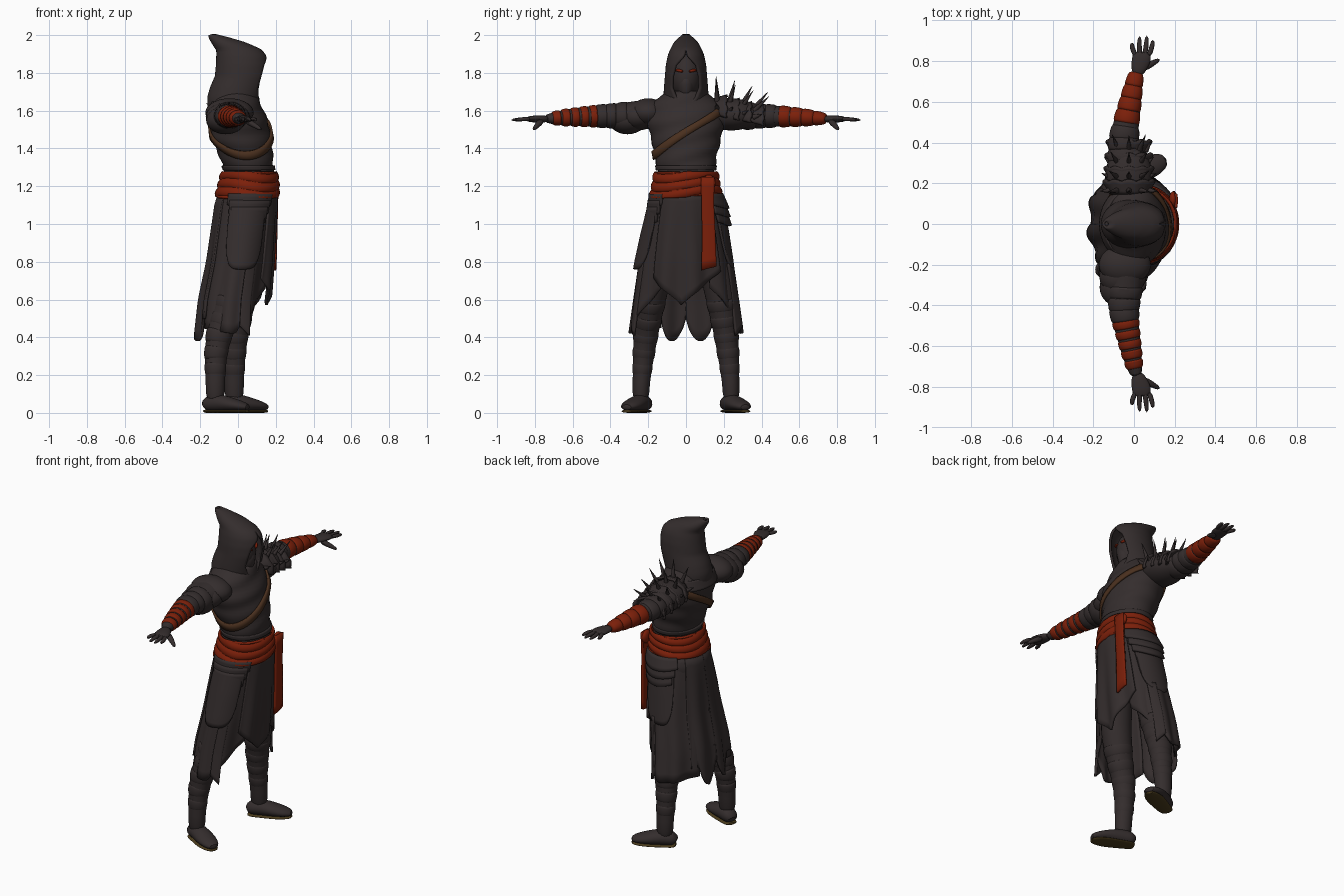
import bpy, bmesh, math
from mathutils import Vector
from math import sin, cos, pi, radians

if "Cube" in bpy.data.objects:
    bpy.data.objects.remove(bpy.data.objects["Cube"])


def material(name, rgb):
    m = bpy.data.materials.new(name)
    m.use_nodes = True
    m.diffuse_color = (*rgb, 1)
    m.node_tree.nodes["Principled BSDF"].inputs["Base Color"].default_value = (*rgb, 1)
    return m


CLOTH = material("charcoal_cloth", (0.034, 0.026, 0.026))
RED = material("rust_red", (0.2, 0.014, 0.003))
BROWN = material("brown_leather", (0.068, 0.029, 0.013))
SOLE = material("tan_sole", (0.07, 0.045, 0.012))


def finish(bm, name, mat, thick=0, subsurf=0):
    bmesh.ops.remove_doubles(bm, verts=bm.verts, dist=0.0005)
    bmesh.ops.recalc_face_normals(bm, faces=bm.faces)
    me = bpy.data.meshes.new(name)
    bm.to_mesh(me)
    bm.free()
    ob = bpy.data.objects.new(name, me)
    bpy.context.collection.objects.link(ob)
    me.materials.append(mat)
    if thick:
        mod = ob.modifiers.new("thickness", "SOLIDIFY")
        mod.thickness, mod.offset = thick, 0
    if subsurf:
        ob.modifiers.new("round", "SUBSURF").levels = subsurf
    bpy.ops.object.select_all(action="DESELECT")
    ob.select_set(True)
    bpy.context.view_layer.objects.active = ob
    bpy.ops.object.shade_smooth_by_angle(angle=radians(50))
    return ob


def sheet(name, point, nu, nv, mat, thick=0):
    """Grid surface from point(u, v), both running 0 to 1."""
    bm = bmesh.new()
    g = [[bm.verts.new(point(i / nu, j / nv)) for i in range(nu + 1)] for j in range(nv + 1)]
    for j in range(nv):
        for i in range(nu):
            bm.faces.new((g[j][i], g[j][i + 1], g[j + 1][i + 1], g[j + 1][i]))
    return finish(bm, name, mat, thick)


def tube(name, pts, mat, n=12, subsurf=1):
    """Capped limb through points (x, y, z, side radius, up radius)."""
    bm = bmesh.new()
    c = [Vector(p[:3]) for p in pts]
    rings = []
    for k, p in enumerate(pts):
        t = (c[min(k + 1, len(c) - 1)] - c[max(k - 1, 0)]).normalized()
        up = Vector((1, 0, 0)) if abs(t.z) > 0.8 else Vector((0, 0, 1))
        side = t.cross(up).normalized()
        up = side.cross(t)
        rings.append([bm.verts.new(c[k] + side * p[3] * cos(2 * pi * i / n) + up * p[4] * sin(2 * pi * i / n))
                      for i in range(n)])
    for a, b in zip(rings, rings[1:]):
        for i in range(n):
            bm.faces.new((a[i], a[i - 1], b[i - 1], b[i]))
    bm.faces.new(rings[0])
    bm.faces.new(rings[-1])
    return finish(bm, name, mat, 0, subsurf)


def ball(name, centre, size, mat):
    bm = bmesh.new()
    bmesh.ops.create_uvsphere(bm, u_segments=24, v_segments=14, radius=1)
    for v in bm.verts:
        v.co = Vector(centre) + Vector(a * b for a, b in zip(v.co, size))
    return finish(bm, name, mat)


def lerp_table(rows, k):
    rows = sorted(rows)
    k = min(max(k, rows[0][0]), rows[-1][0])
    for a, b in zip(rows, rows[1:]):
        if k <= b[0]:
            f = (k - a[0]) / (b[0] - a[0])
            return [p + (q - p) * f for p, q in zip(a[1:], b[1:])]


# Robe outline: height, centre x, depth radius, width radius
ROBE = [(1.7, -.01, .1, .1), (1.63, -.01, .125, .18), (1.55, .005, .145, .2), (1.45, .02, .15, .178),
        (1.38, .038, .138, .16), (1.28, .06, .122, .143), (1.2, .055, .137, .155), (1.1, .04, .15, .18),
        (.95, .025, .155, .212), (.8, .01, .16, .24), (.6, -.02, .17, .268), (.36, -.035, .178, .3)]


def wrap(name, a0, a1, top, bot, mat, off=lambda a, v: 0, thick=.014, nu=32, nv=14):
    """Cloth lying on the robe outline between two angles (0 is forward)."""
    def point(u, v):
        a = radians(a0 + (a1 - a0) * u)
        z = top(u) + (bot(u) - top(u)) * v
        cx, rx, ry = lerp_table(ROBE, z)
        o = off(a, v)
        return cx + (rx + o) * cos(a), (ry + o) * sin(a), z
    return sheet(name, point, nu, nv, mat, thick)


# Torso, sash and belts
wrap("torso", 0, 360, lambda u: 1.7, lambda u: 1.05, CLOTH, lambda a, v: .004 * sin(v * 40 + 3 * sin(a)), nv=36)
wrap("waist_sash", 0, 360, lambda u: 1.275, lambda u: 1.145 + .012 * sin(2 * pi * u), RED,
     lambda a, v: .013 + .011 * abs(sin(v * 3 * pi + .9 * sin(a * 2))) ** .7, nv=24, nu=48)
wrap("upper_belt", 0, 360, lambda u: 1.31, lambda u: 1.285, CLOTH, lambda a, v: .008, .016, nv=3)
wrap("chest_strap", 0, 360, lambda u: 1.51 + .125 * sin(2 * pi * u), lambda u: 1.465 + .125 * sin(2 * pi * u),
     BROWN, lambda a, v: .016, .012, nu=48, nv=2)


# Skirt: front apron, side panels, split back tails
def folds(base, depth, k):
    return lambda a, v: base + depth * v * sin(k * a)


wrap("front_apron", -42, 42, lambda u: 1.16, lambda u: .57 + .3 * abs(u - .44) ** .9, CLOTH,
     folds(.012, .012, 11))
for s, side in ((1, "left"), (-1, "right")):
    wrap(side + "_skirt_panel", s * 30, s * 152, lambda u: 1.15,
         lambda u: .66 - .24 * min(1, u / .45) + .06 * max(0, u - .5), CLOTH, folds(0, .01, 10))
    wrap(side + "_back_tail", s * 140, s * 181, lambda u: 1.15,
         lambda u: .5 - .12 * max(0, sin(pi * (u - .3) / .65)) ** .6, CLOTH, folds(.008, .012, 12))
    wrap(side + "_thigh_flap", s * 52, s * 118, lambda u: 1.12,
         lambda u: 1.0 - .24 * (max(0, 1 - (2 * u - 1) ** 4)) ** .5, CLOTH, folds(.016, .012, 3))
    for i in range(3):
        wrap(f"{side}_hip_layer_{i}", s * (40 + 4 * i), s * (125 - 5 * i), lambda u: 1.16 - .035 * i,
             lambda u: 1.1 - .045 * i - .02 * sin(pi * u), CLOTH, folds(.026 - .003 * i, .014, 1), nv=4)
    wrap(side + "_hem_strip", s * 62, s * 78, lambda u: .8, lambda u: .41 + .05 * u, CLOTH, folds(.01, .01, 5), nu=8)

# Hanging sash end and knot
TAIL = [(1.24, .115, .035), (1.1, .115, .032), (.95, .12, .034), (.765, .122, .039)]


def tail_point(u, v):
    z = 1.24 - .475 * v
    y, w = lerp_table(TAIL, z)
    return .205 - .012 * v + .004 * sin(pi * u), y + w * (2 * u - 1), z - .02 * (1 - u) * v + .01


sheet("sash_tail", tail_point, 8, 10, RED, .014)
ball("sash_knot", (.192, .12, 1.22), (.02, .04, .04), RED)

# Hood: height, centre x, depth, width, half angle of the face opening
HOOD = [(2.0, -.138, .012, .012, 0), (1.985, -.105, .043, .03, 0), (1.955, -.045, .085, .06, 0),
        (1.92, .005, .113, .078, 0), (1.89, .018, .126, .09, 4), (1.84, .022, .132, .1, 32),
        (1.78, .018, .134, .105, 41), (1.72, -.004, .138, .11, 40), (1.67, -.02, .136, .113, 26),
        (1.63, -.025, .13, .113, 4), (1.58, -.02, .12, .11, 0)]


def hood_point(u, v):
    z = 2.0 - .42 * v ** 1.15
    cx, rx, ry, gap = lerp_table(HOOD, z)
    a = radians(gap + (360 - 2 * gap) * u)
    return cx + rx * cos(a), ry * sin(a), z


sheet("hood", hood_point, 40, 30, CLOTH, .014)
tube("hood_tip", [(-.09, 0, 1.965, .045, .03), (-.125, 0, 1.985, .025, .016), (-.148, 0, 1.995, .007, .006)], CLOTH)

# Masked head with slit eyes
ball("head", (.02, 0, 1.78), (.092, .08, .12), CLOTH)
tube("face_mask", [(.06, 0, 1.8, .03, .05), (.055, 0, 1.75, .058, .068), (.045, 0, 1.68, .038, .055),
                   (.03, 0, 1.64, .02, .04)], CLOTH)
for s, side in ((1, "left"), (-1, "right")):
    tube(side + "_eye", [(.113, s * .014, 1.807, .008, .006), (.105, s * .035, 1.812, .01, .01),
                         (.086, s * .06, 1.818, .008, .006)], RED, 8)

# Cowl draped round the neck
for i in range(2):
    def cowl(u, v, i=i):
        a = 2 * pi * u
        r = .1 + .02 * i + .022 * v
        drop = 1.675 - .03 * i - .06 * v
        return -.022 + r * cos(a), (r + .01 + .025 * i) * sin(a), drop - .025 * max(0, cos(a)) * v
    sheet(f"cowl_layer_{i}", cowl, 40, 6, CLOTH, .016)

# Arms, hands, legs and feet
ARM = [(.12, -.035, 1.58, .1, .08), (.22, -.04, 1.58, .098, .08), (.32, -.045, 1.572, .085, .072),
       (.42, -.05, 1.572, .072, .06), (.5, -.038, 1.57, .063, .056), (.65, -.008, 1.563, .048, .043),
       (.76, .015, 1.556, .031, .023)]


def arm_at(y, s, grow=0):
    x, z, ra, rb = lerp_table(ARM, y)
    return x, s * y, z, ra + grow, rb + grow


def arm_band(name, y, w, s, grow, mat):
    tube(name, [arm_at(y, s, -.003), arm_at(y + w * .15, s, grow), arm_at(y + w * .85, s, grow),
                arm_at(y + w, s, -.003)], mat, 16)


for s, side in ((1, "left"), (-1, "right")):
    tube(side + "_arm", [arm_at(p[0], s) for p in ARM], CLOTH, 16)
    for i, y in enumerate((.3, .36, .41)):
        arm_band(f"{side}_sleeve_roll_{i}", y, .075, s, .006, CLOTH)
    count, start, fill = (4, .49, 1.2) if s > 0 else (5, .47, .98)
    for i in range(count):
        step = .243 / count
        arm_band(f"{side}_forearm_wrap_{i}", start + step * i, step * fill, s, .005, RED)
    tube(side + "_palm", [(.015, s * .73, 1.556, .027, .02), (.025, s * .77, 1.556, .042, .02),
                          (.038, s * .81, 1.556, .05, .019), (.04, s * .85, 1.555, .045, .013)], CLOTH)
    for i, (x, tip) in enumerate(((-.012, .89), (.025, .925), (.06, .928), (.09, .905))):
        tube(f"{side}_finger_{i}", [(.01 + .02 * i, s * .82, 1.556, .014, .013),
                                    (x, s * .87, 1.555, .014, .012), (x + .003, s * tip, 1.55, .009, .008)], CLOTH, 8)
    tube(side + "_thumb", [(.04, s * .765, 1.548, .024, .02), (.085, s * .785, 1.525, .017, .016),
                           (.128, s * .81, 1.497, .01, .009)], CLOTH, 8)

    back = 0 if s > 0 else .1
    leg = [(1.05, .03, .09, .09, .11), (.8, .02, .15, .09, .1), (.62, .01 - back * .4, .185, .085, .088),
           (.52, -back * .6, .198, .074, .078), (.42, -.015 - back * .85, .212, .066, .07),
           (.3, -.02 - back, .225, .057, .06), (.16, -.02 - back, .238, .045, .05),
           (.05, -.02 - back, .24, .048, .055)]
    tube(side + "_leg", [(p[1], s * p[2], p[0], p[3], p[4]) for p in leg], CLOTH, 16)
    for i in range(5):
        ring = []
        for dz, grow in ((.04, -.003), (.025, .004), (-.025, .003), (-.04, -.003)):
            z = .57 - .085 * i + dz
            x, y, ra, rb = lerp_table(leg, z)
            ring.append((x, s * y, z, ra + grow, rb + grow))
        tube(f"{side}_shin_wrap_{i}", ring, CLOTH, 16)
    # Foot runs heel to toe, turned outward
    foot = [(-.065, .03, .03, .025), (-.045, .05, .048, .045), (.02, .055, .052, .05), (.09, .045, .06, .038),
            (.15, .037, .055, .028), (.2, .028, .028, .016)]
    for part, mat in (("boot", CLOTH), ("sole", SOLE)):
        tube(f"{side}_{part}", [(-.02 - back + d * .9, s * (.235 + d * .42), z if mat == CLOTH else .009,
                                 ra if mat == CLOTH else ra - .003, rb if mat == CLOTH else .009)
                                for d, z, ra, rb in foot], mat, 14)

# Right shoulder drape
for i in range(3):
    ball(f"right_shoulder_drape_{i}", (-.045 - .01 * i, -.2 - .055 * i, 1.59 - .02 * i),
         (.128 - .012 * i, .1, .075), CLOTH)

# Left shoulder armour: overlapping domed plates with rows of spikes
ball("shoulder_pad", (-.025, .24, 1.58), (.115, .15, .085), CLOTH)
for i in range(4):
    y, z, r = .15 + .065 * i, 1.592 - .014 * i, .088 - .004 * i

    def plate(u, v):
        a = radians(-10 + 200 * u)
        flare = r + .012 * v - .02 * (1 - v)
        reach = .04 + .05 * v + .01 * v * abs(sin(5 * a))
        return -.025 + flare * 1.25 * cos(a), y - .05 + reach * 1.2, z + flare * sin(a) - .012 * v
    sheet(f"shoulder_plate_{i}", plate, 24, 4, CLOTH, .014)
    for j in range(5):
        a = radians(20 + 35 * j)
        d = Vector((cos(a) * .6, -.05 + .3 * i, sin(a))).normalized()
        base = Vector((-.025 + r * 1.15 * cos(a), y + .015, z - .01 + r * .95 * sin(a)))
        length = .115 if j in (1, 2, 3) else .055
        tube(f"shoulder_spike_{i}_{j}", [(*(base + d * length * k), .014 * (1 - k) + .001, .014 * (1 - k) + .001)
                                         for k in (0, .5, 1)], CLOTH, 8, 0)
